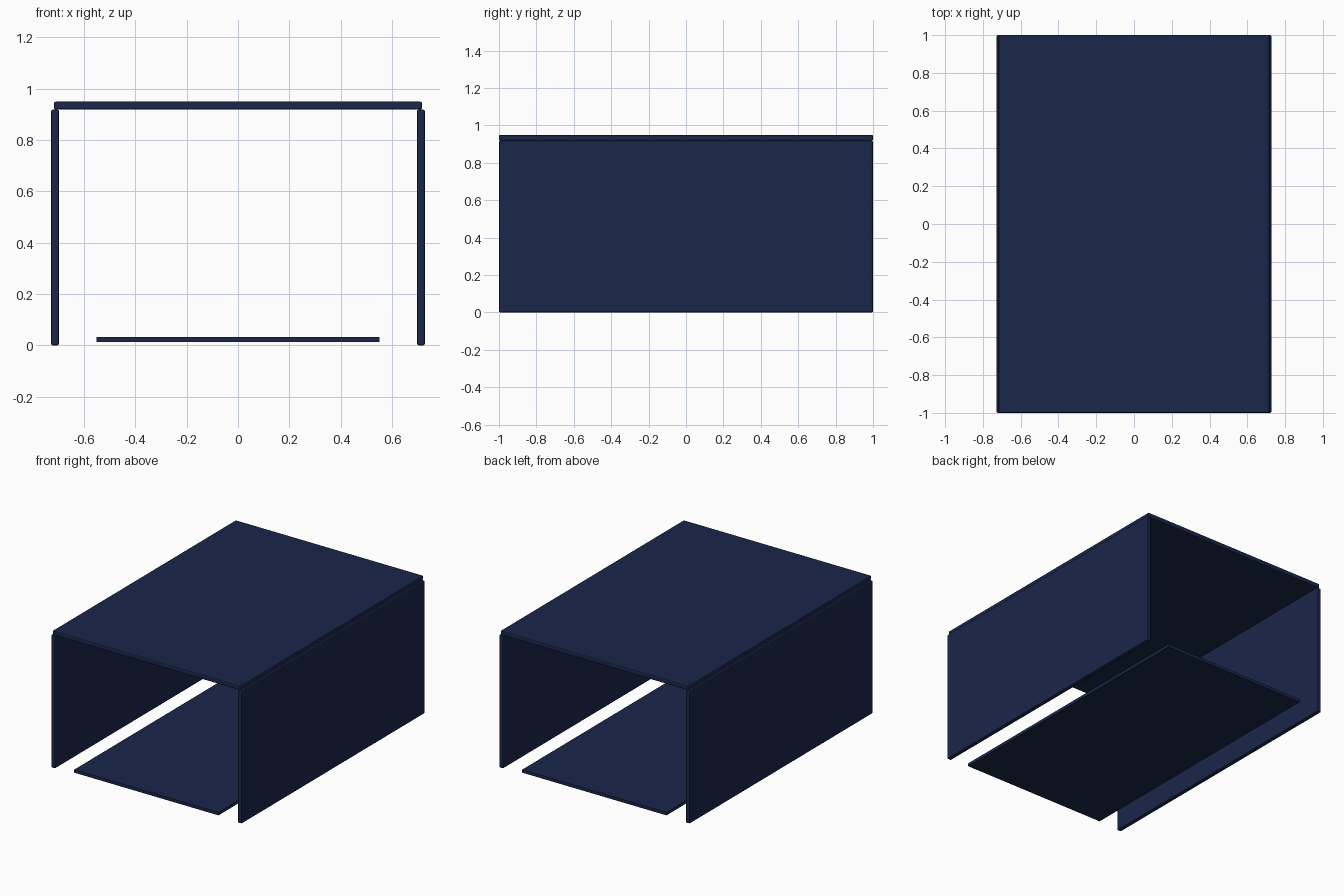
import bpy

if "Cube" in bpy.data.objects:
    bpy.data.objects.remove(bpy.data.objects["Cube"])

# Shared dark blue finish
navy = bpy.data.materials.new("navy")
navy.diffuse_color = (0.01, 0.02, 0.07, 1)
navy.use_nodes = True
navy.node_tree.nodes["Principled BSDF"].inputs["Base Color"].default_value = navy.diffuse_color


def panel(name, x0, x1, z0, z1, bevel=0.0):
    """Full-depth flat panel, optionally with softened edges."""
    bpy.ops.mesh.primitive_cube_add(size=1, location=((x0 + x1) / 2, 0, (z0 + z1) / 2))
    ob = bpy.context.object
    ob.name = name
    ob.scale = (x1 - x0, 2.0, z1 - z0)
    bpy.ops.object.transform_apply(location=False, rotation=False, scale=True)
    ob.data.materials.append(navy)
    if bevel:
        mod = ob.modifiers.new("soft_edges", 'BEVEL')
        mod.width = bevel
        mod.segments = 2
    return ob


# Roof resting on the walls
panel("top_panel", -0.717, 0.717, 0.918, 0.949, 0.007)

# Side walls
panel("left_wall", -0.728, -0.697, 0.0, 0.918, 0.007)
panel("right_wall", 0.697, 0.728, 0.0, 0.918, 0.007)

# Narrower floor plate, sitting between the walls with a gap each side
panel("floor_plate", -0.551, 0.551, 0.012, 0.033)
